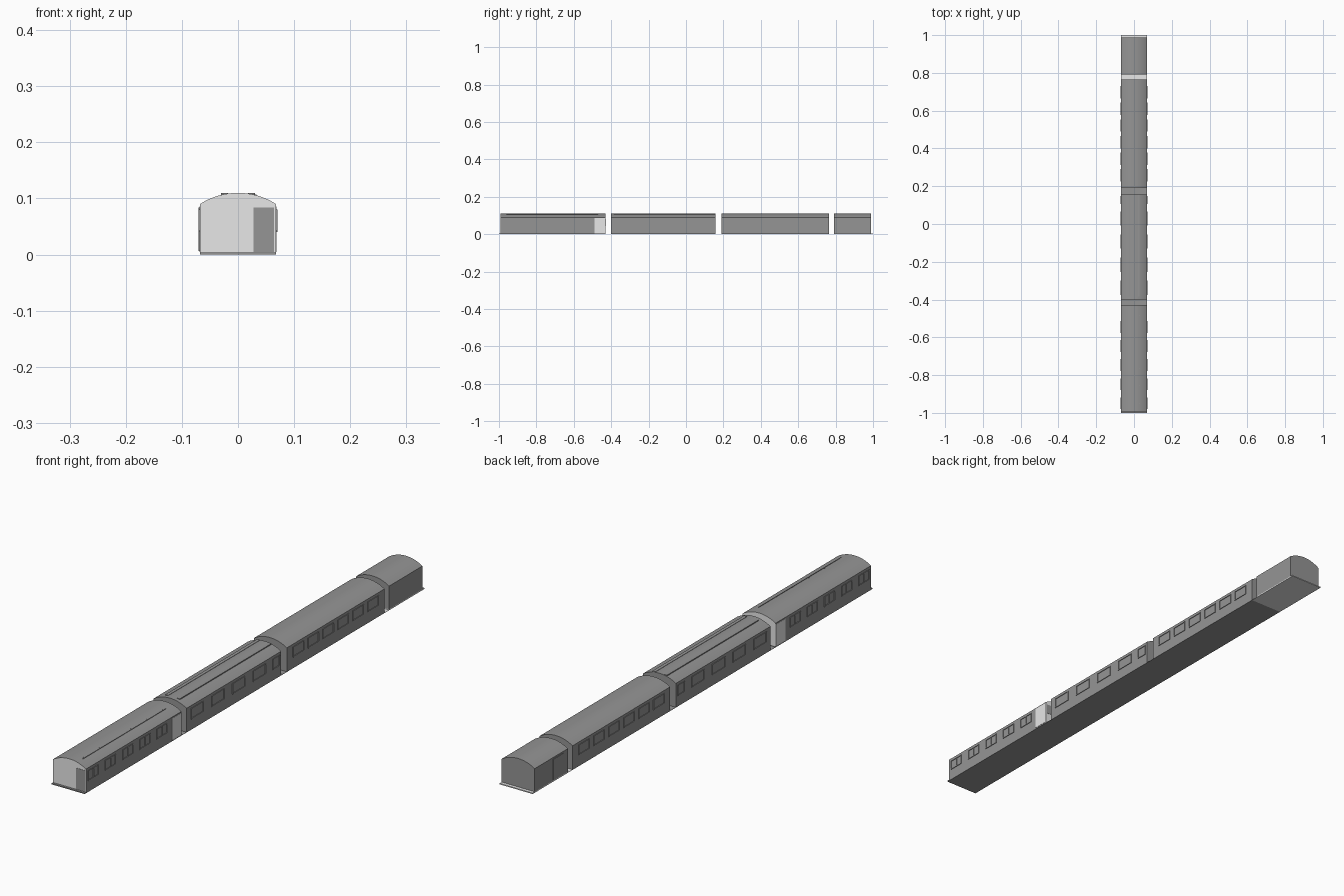
import bpy, bmesh, math

if "Cube" in bpy.data.objects:
    bpy.data.objects.remove(bpy.data.objects["Cube"])


def material(name, v):
    m = bpy.data.materials.new(name)
    m.diffuse_color = (v, v, v, 1)
    m.use_nodes = True
    m.node_tree.nodes["Principled BSDF"].inputs["Base Color"].default_value = m.diffuse_color
    return m


GREY = material("body grey", 0.30)
LIGHT = material("light grey", 0.80)

HALF, EAVE, TOP, FLOOR = 0.068, 0.09, 0.11, 0.004


def finish(name, bm, mats):
    me = bpy.data.meshes.new(name)
    bmesh.ops.recalc_face_normals(bm, faces=bm.faces)
    bm.to_mesh(me)
    bm.free()
    ob = bpy.data.objects.new(name, me)
    bpy.context.collection.objects.link(ob)
    for m in mats:
        me.materials.append(m)
    return ob


def add_box(bm, x0, x1, y0, y1, z0, z1):
    r = bmesh.ops.create_cube(bm, size=1)
    for v in r["verts"]:
        v.co = ((x0 + x1) / 2 + v.co.x * (x1 - x0),
                (y0 + y1) / 2 + v.co.y * (y1 - y0),
                (z0 + z1) / 2 + v.co.z * (z1 - z0))


def box(name, mat, *dims):
    bm = bmesh.new()
    add_box(bm, *dims)
    return finish(name, bm, [mat])


def roof_z(x):
    # circular arc through the eaves and the crown
    h = TOP - EAVE
    r = (HALF ** 2 + h ** 2) / (2 * h)
    return TOP - r + math.sqrt(r * r - x * x)


def car_body(name, y0, y1, light_ends=False):
    n = 16
    prof = [(-HALF, FLOOR)]
    prof += [(-HALF + 2 * HALF * i / n, roof_z(-HALF + 2 * HALF * i / n)) for i in range(n + 1)]
    prof.append((HALF, FLOOR))
    bm = bmesh.new()
    face = bm.faces.new([bm.verts.new((x, y0, z)) for x, z in prof])
    ext = bmesh.ops.extrude_face_region(bm, geom=[face], use_keep_orig=True)
    for v in ext["geom"]:
        if isinstance(v, bmesh.types.BMVert):
            v.co.y = y1
    bm.normal_update()
    for f in bm.faces:
        if light_ends and abs(f.normal.y) > 0.9:
            f.material_index = 1
    ob = finish(name, bm, [GREY, LIGHT])
    bpy.context.view_layer.objects.active = ob
    ob.select_set(True)
    bpy.ops.object.shade_smooth_by_angle(angle=math.radians(30))
    ob.select_set(False)


def window_frames(name, spans, z0, z1, mullion=False):
    # thin raised frames on both sides of a car
    t, proud = 0.003, 0.0024
    bm = bmesh.new()
    for s in (-1, 1):
        xs = sorted((s * (HALF - 0.0005), s * (HALF + proud)))
        for a, b in spans:
            add_box(bm, *xs, a, b, z0, z0 + t)
            add_box(bm, *xs, a, b, z1 - t, z1)
            posts = [a, b - t] + ([(a + b) / 2] if mullion else [])
            for p in posts:
                add_box(bm, *xs, p, p + t, z0 + t, z1 - t)
    finish(name, bm, [GREY])


# four carriage bodies with their floor plates (the rear floor is light)
CARS = [("front_carriage", -0.992, -0.43), ("second_carriage", -0.40, 0.157),
        ("third_carriage", 0.19, 0.765), ("rear_carriage", 0.792, 0.988)]
for i, (name, y0, y1) in enumerate(CARS):
    car_body(name + "_body", y0, y1, light_ends=(i == 0))
    f0 = -1 if i == 0 else y0
    f1 = 1 if i == 3 else y1
    box(name + "_floor", LIGHT if i == 3 else GREY, -HALF, HALF, f0, f1, 0, FLOOR)

# thin link plates between the carriages
for a, b, mat in ((-0.43, -0.40, GREY), (0.157, 0.19, GREY), (0.765, 0.792, LIGHT)):
    box("link_plate", mat, -HALF, HALF, a, b, 0, 0.001)

# front carriage: dark corner door in the front wall, dark window in the rear wall
box("end_door", GREY, 0.028, 0.064, -0.993, -0.991, 0.005, 0.084)
box("rear_wall_window", GREY, 0.028, 0.062, -0.431, -0.429, 0.045, 0.082)

# front carriage: light side doors near its rear end
for s in (-1, 1):
    xs = sorted((s * (HALF - 0.001), s * (HALF + 0.001)))
    box("side_door", LIGHT, *xs, -0.488, -0.431, 0.005, 0.086)

# window frames
window_frames("front_windows", [(-0.98 + 0.101 * i, -0.918 + 0.101 * i) for i in range(5)],
              0.042, 0.080, mullion=True)
window_frames("second_windows", [(-0.375 + 0.122 * i, -0.30 + 0.122 * i) for i in range(4)]
              + [(0.105, 0.148)], 0.040, 0.080)
window_frames("third_windows", [(0.225 + 0.088 * i, 0.29 + 0.088 * i) for i in range(6)],
              0.042, 0.080)

# rear carriage: door on the left side
box("luggage_door", GREY, -HALF - 0.002, -HALF + 0.001, 0.82, 0.88, 0.006, 0.084)

# front carriage roof: off-centre rail with short brackets
RX = 0.032
rz = roof_z(RX)
bm = bmesh.new()
add_box(bm, RX - 0.001, RX + 0.001, -0.96, -0.47, rz - 0.001, rz + 0.0015)
for i in range(6):
    y = -0.95 + i * 0.093
    add_box(bm, RX - 0.006, RX, y, y + 0.002, rz - 0.001, rz + 0.0015)
finish("roof_rail", bm, [GREY])

# second carriage roof: two long raised vents
for s in (-1, 1):
    xs = sorted((s * 0.018, s * 0.030))
    box("roof_vent", GREY, *xs, -0.385, 0.155, 0.104, 0.1098)
